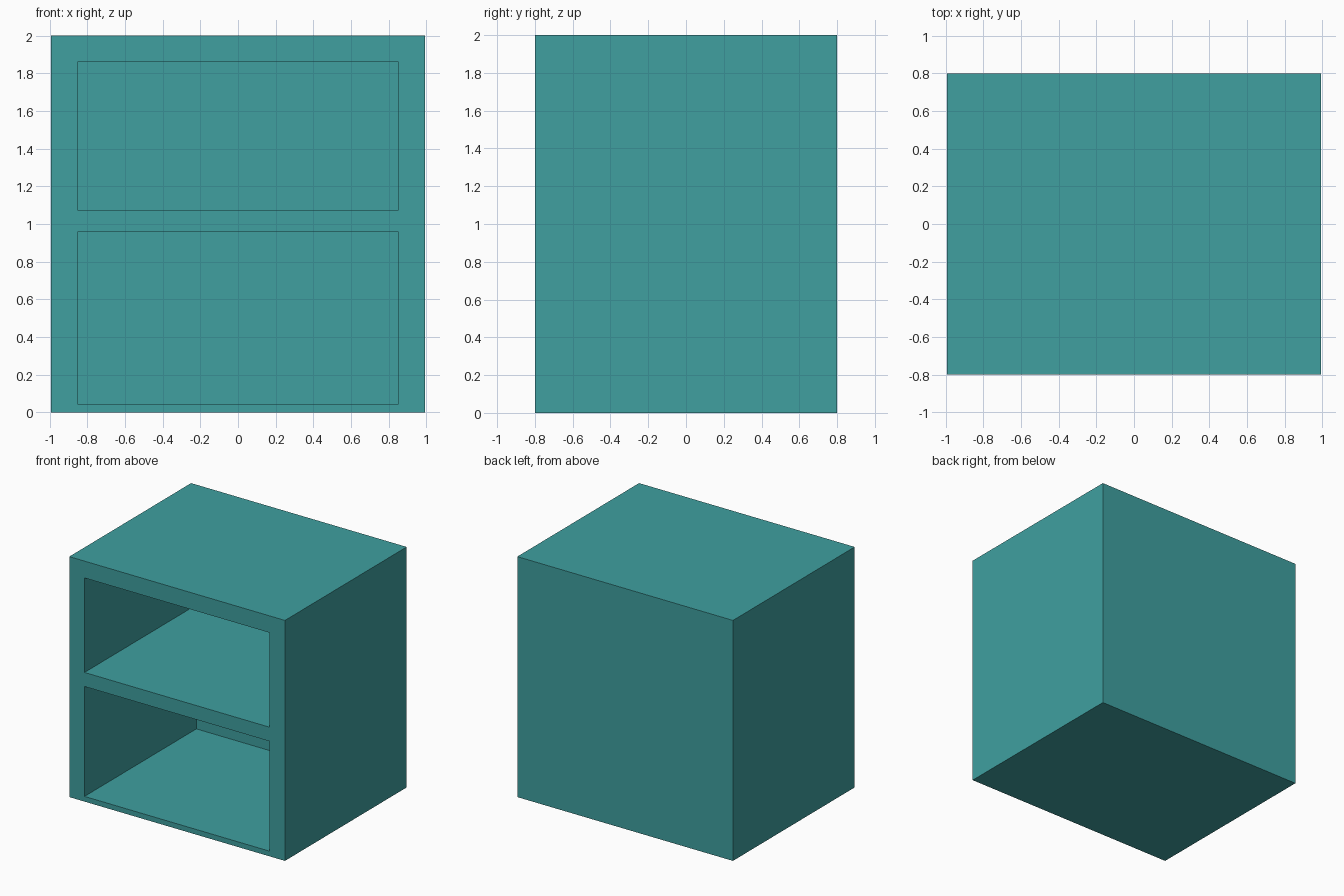
import bpy
from mathutils import Vector

default = bpy.data.objects.get("Cube")
if default:
    bpy.data.objects.remove(default, do_unlink=True)

# One teal paint for the whole cabinet
teal = bpy.data.materials.new("teal_paint")
teal.use_nodes = True
colour = (0.05, 0.35, 0.35, 1)
teal.diffuse_color = colour
teal.node_tree.nodes["Principled BSDF"].inputs["Base Color"].default_value = colour


def box(name, low, high):
    """Box spanning two opposite corners."""
    low, high = Vector(low), Vector(high)
    bpy.ops.mesh.primitive_cube_add(size=1, location=(low + high) / 2)
    obj = bpy.context.object
    obj.name = obj.data.name = name
    obj.scale = high - low
    bpy.ops.object.transform_apply(location=True, rotation=False, scale=True)
    obj.data.materials.append(teal)
    return obj


HALF_WIDTH, HALF_DEPTH, HEIGHT = 0.992, 0.8, 2.0
OPEN_HALF_WIDTH, BACK_PANEL = 0.852, 0.67

# Outer body
cabinet = box("cabinet_body", (-HALF_WIDTH, -HALF_DEPTH, 0),
              (HALF_WIDTH, HALF_DEPTH, HEIGHT))

# Two open compartments, cut from the front and leaving a shelf between them
for name, bottom, top in (("lower_compartment", 0.043, 0.957),
                          ("upper_compartment", 1.074, 1.86)):
    cutter = box(name, (-OPEN_HALF_WIDTH, -HALF_DEPTH - 0.1, bottom),
                 (OPEN_HALF_WIDTH, BACK_PANEL, top))
    cutter.hide_render = True
    cut = cabinet.modifiers.new(name, "BOOLEAN")
    cut.operation = "DIFFERENCE"
    cut.solver = "EXACT"
    cut.object = cutter
    bpy.context.view_layer.objects.active = cabinet
    bpy.ops.object.modifier_apply(modifier=cut.name)
    bpy.data.objects.remove(cutter, do_unlink=True)
